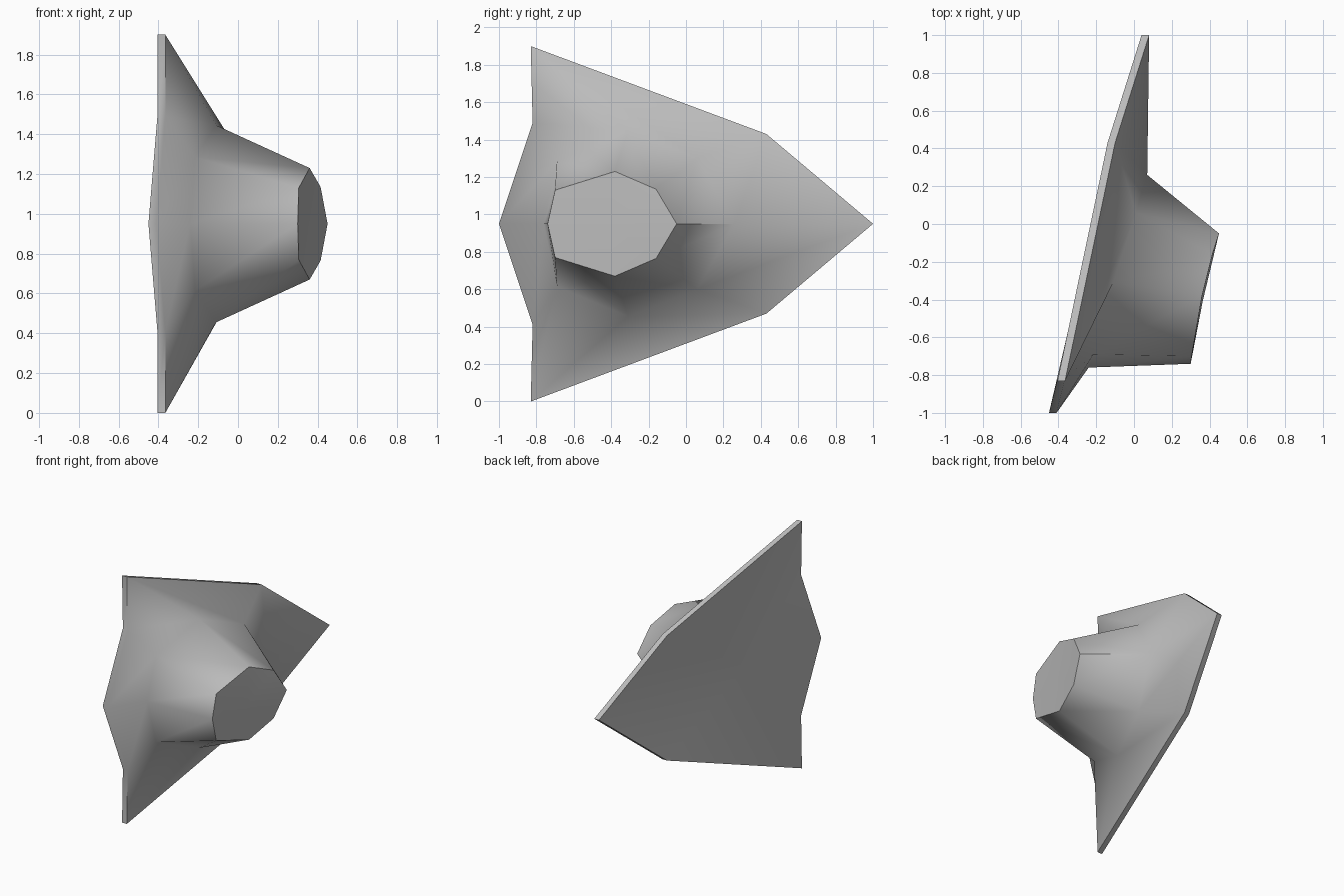
import bpy, bmesh, math

if "Cube" in bpy.data.objects:
    bpy.data.objects.remove(bpy.data.objects["Cube"])

MID = 0.95  # height of the mirror plane

# half sections, front to back: (x, y, half height); mirrored about MID
RIM_BACK = [(-.45, -1, 0), (-.405, -.82, .54), (-.405, -.83, .95), (-.14, .43, .48), (.04, 1, 0)]
RIM_FRONT = [(x + .04, y, h) for x, y, h in RIM_BACK]
CROWN_BASE = [(-.24, -.76, 0), (-.215, -.69, .335), (-.11, -.31, .495), (.01, .06, .35), (.07, .26, 0)]
CROWN_TOP = [(.30, -.74, 0), (.305, -.70, .18), (.36, -.38, .28), (.415, -.16, .185), (.45, -.05, 0)]


def ring(bm, half):
    pts = [(x, y, MID + h) for x, y, h in half]
    pts += [(x, y, MID - h) for x, y, h in half[-2:0:-1]]
    return [bm.verts.new(p) for p in pts]


def bridge(bm, a, b):
    for i in range(len(a)):
        j = (i + 1) % len(a)
        bm.faces.new((a[i], a[j], b[j], b[i]))


def fan(bm, r):
    c = bm.verts.new([sum(v.co[k] for v in r) / len(r) for k in range(3)])
    for i in range(len(r)):
        bm.faces.new((r[i], r[(i + 1) % len(r)], c))


# brim and crown as one continuous shell
bm = bmesh.new()
rings = [ring(bm, h) for h in (RIM_BACK, RIM_FRONT, CROWN_BASE, CROWN_TOP)]
for a, b in zip(rings, rings[1:]):
    bridge(bm, a, b)
fan(bm, rings[0])
fan(bm, rings[-1])
bmesh.ops.recalc_face_normals(bm, faces=bm.faces)
mesh = bpy.data.meshes.new("brimmed_hat")
bm.to_mesh(mesh)
bm.free()
hat = bpy.data.objects.new("brimmed_hat", mesh)
bpy.context.collection.objects.link(hat)

# single grey colour
grey = bpy.data.materials.new("grey")
grey.diffuse_color = (.5, .5, .5, 1)
grey.use_nodes = True
grey.node_tree.nodes["Principled BSDF"].inputs["Base Color"].default_value = grey.diffuse_color
mesh.materials.append(grey)

# smooth facets, sharp rim
bpy.context.view_layer.objects.active = hat
hat.select_set(True)
bpy.ops.object.shade_smooth_by_angle(angle=math.radians(55))
